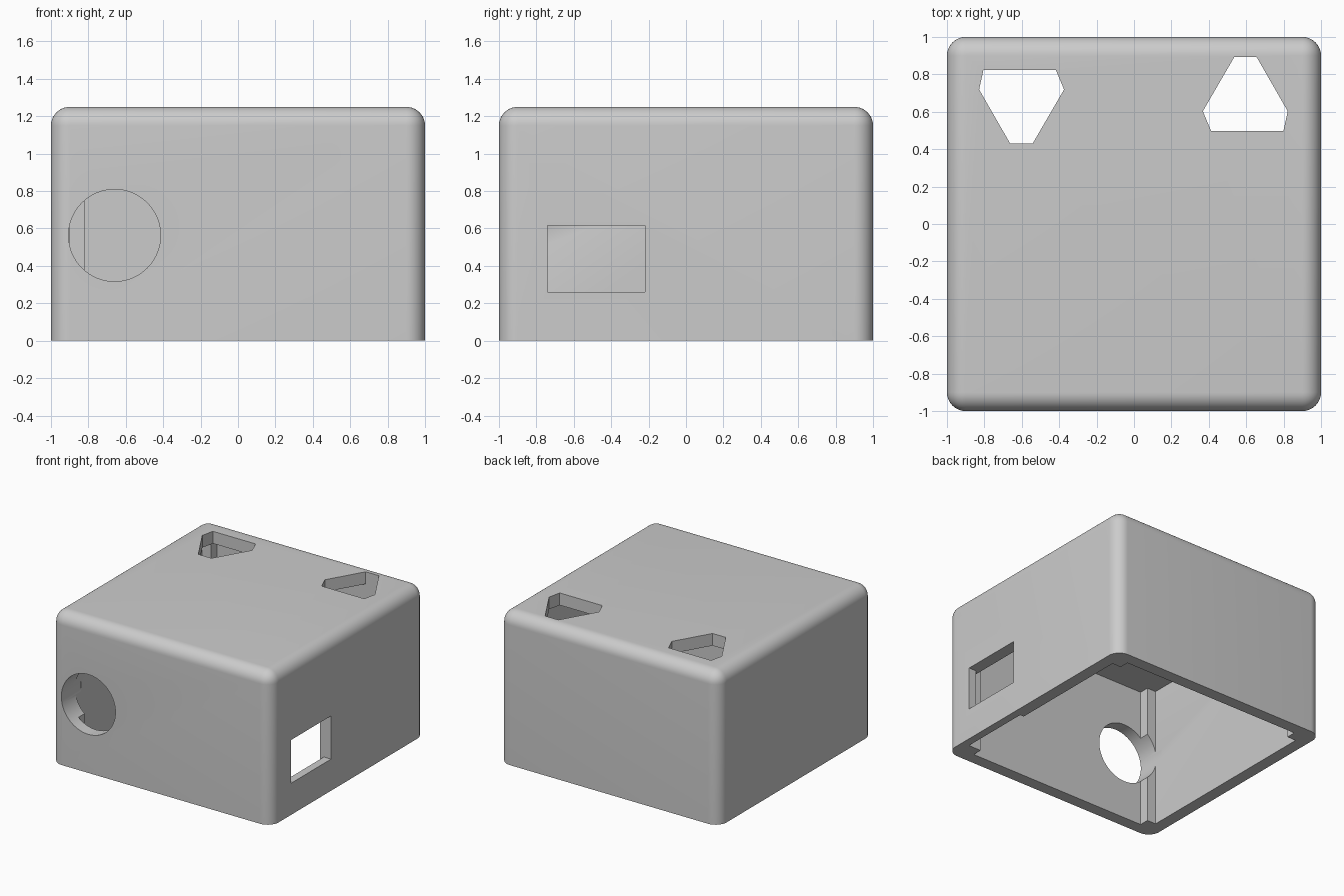
import bpy, bmesh, math

if "Cube" in bpy.data.objects:
    bpy.data.objects.remove(bpy.data.objects["Cube"])

HEIGHT, ROUND = 1.25, 0.10
INNER, POST, CEILING = 0.90, 0.82, 1.15

grey = bpy.data.materials.new("plain grey")
grey.diffuse_color = (0.6, 0.6, 0.6, 1)
grey.use_nodes = True
grey.node_tree.nodes["Principled BSDF"].inputs["Base Color"].default_value = grey.diffuse_color


def make_object(name, bm):
    bmesh.ops.recalc_face_normals(bm, faces=bm.faces)
    mesh = bpy.data.meshes.new(name)
    bm.to_mesh(mesh)
    bm.free()
    mesh.materials.append(grey)
    obj = bpy.data.objects.new(name, mesh)
    bpy.context.collection.objects.link(obj)
    return obj


def prism(name, points, start, end, axis="z"):
    """Extrude a closed profile along z, or an (x, z) profile along y."""
    def place(a, b, c):
        return (a, b, c) if axis == "z" else (a, c, b)
    bm = bmesh.new()
    low = [bm.verts.new(place(a, b, start)) for a, b in points]
    high = [bm.verts.new(place(a, b, end)) for a, b in points]
    bm.faces.new(low)
    bm.faces.new(high)
    n = len(points)
    for i in range(n):
        j = (i + 1) % n
        bm.faces.new((low[i], low[j], high[j], high[i]))
    return make_object(name, bm)


def rect(x0, x1, y0, y1):
    return [(x0, y0), (x1, y0), (x1, y1), (x0, y1)]


# Outer housing: every edge rounded except those around the open base
bm = bmesh.new()
bmesh.ops.create_cube(bm, size=2)
for v in bm.verts:
    v.co.z = HEIGHT if v.co.z > 0 else 0
edges = [e for e in bm.edges if any(v.co.z > 0 for v in e.verts)]
bmesh.ops.bevel(bm, geom=edges, offset=ROUND, segments=10, profile=0.5,
                affect="EDGES", clamp_overlap=True)
housing = make_object("housing", bm)

# Cavity, notched so that a square post stays in each inner corner
notch = [(INNER, POST), (POST, POST), (POST, INNER)]
outline = []
for i in range(4):
    c, s = round(math.cos(i * math.pi / 2)), round(math.sin(i * math.pi / 2))
    outline += [(x * c - y * s, x * s + y * c) for x, y in notch]
cavity = prism("cavity_cutter", outline, -0.2, CEILING)

# Thinned inner wall and rectangular port on the right side
recess = prism("recess_cutter", rect(0.7, 0.935, -0.82, -0.22), -0.1, 0.615)
port = prism("port_cutter", rect(0.6, 1.2, -0.74, -0.22), 0.26, 0.615)

# Round opening in the front
ring = [(-0.66 + 0.246 * math.cos(t * math.pi / 32),
         0.563 + 0.246 * math.sin(t * math.pi / 32)) for t in range(64)]
opening = prism("opening_cutter", ring, -1.2, -0.75, "y")

# Two blunt triangular slots in the top, pointing opposite ways
slot = [(-0.205, 0.197), (0.182, 0.197), (0.226, 0.092),
        (0.058, -0.197), (-0.062, -0.197), (-0.228, 0.092)]
left_slot = prism("left_slot_cutter", [(x - 0.6, y + 0.627) for x, y in slot], 1.0, 1.4)
right_slot = prism("right_slot_cutter", [(0.594 - x, 0.695 - y) for x, y in slot], 1.0, 1.4)

bpy.context.view_layer.objects.active = housing
housing.select_set(True)
for cutter in (cavity, recess, port, opening, left_slot, right_slot):
    cutter.hide_render = True
    mod = housing.modifiers.new(cutter.name, "BOOLEAN")
    mod.operation = "DIFFERENCE"
    mod.solver = "EXACT"
    mod.object = cutter
    bpy.ops.object.modifier_apply(modifier=mod.name)
    bpy.data.objects.remove(cutter)

bpy.ops.object.shade_smooth_by_angle(angle=math.radians(30))
